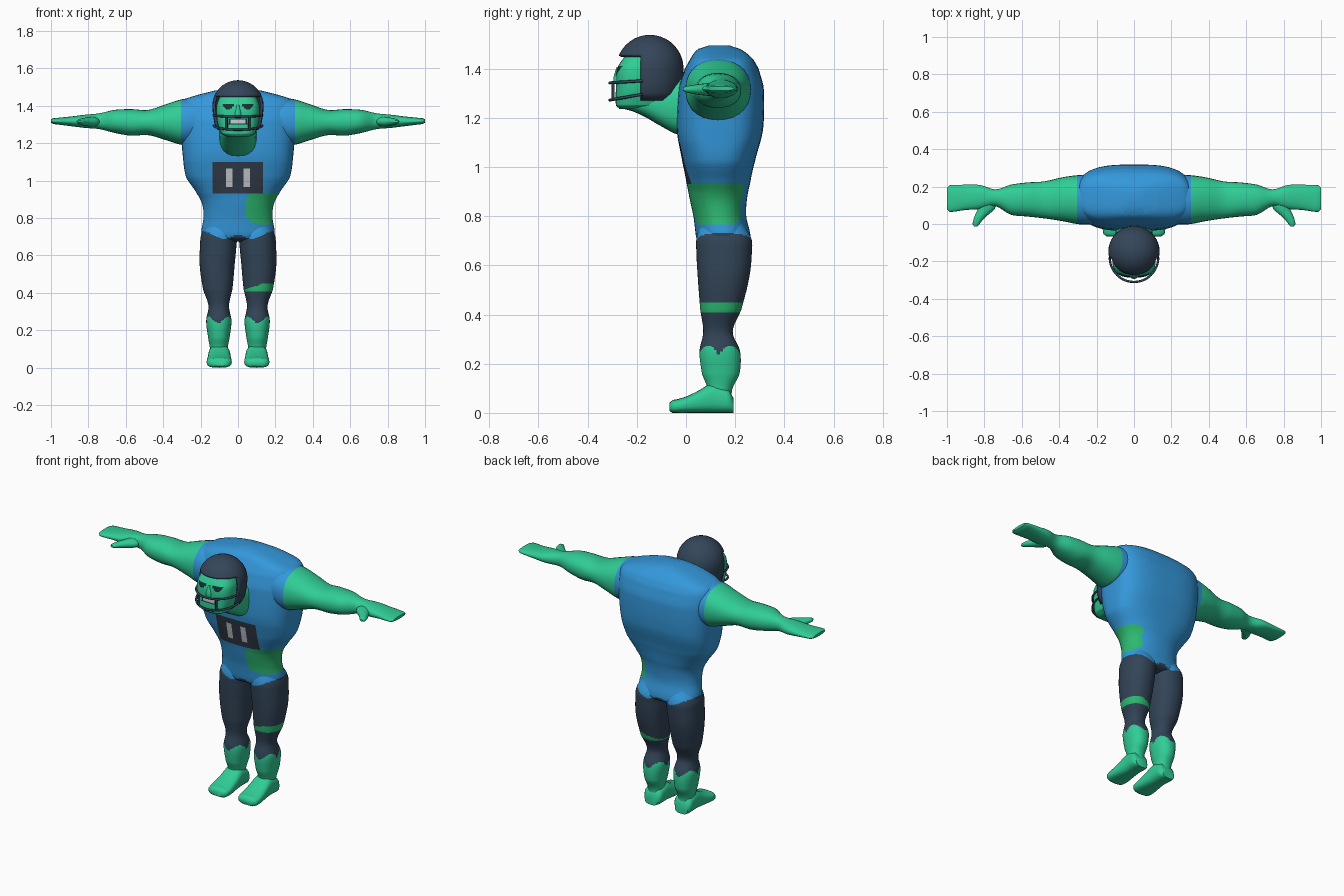
import bpy, bmesh, math
from mathutils import Vector

if "Cube" in bpy.data.objects:
    bpy.data.objects.remove(bpy.data.objects["Cube"])


def lin(c):
    c /= 255
    return c / 12.92 if c <= 0.04045 else ((c + 0.055) / 1.055) ** 2.4


COLOURS = [("skin_green", 48, 205, 150), ("patch_green", 44, 185, 113),
           ("jersey_blue", 52, 152, 219), ("pants_slate", 50, 68, 87),
           ("helmet_slate", 52, 70, 90), ("plate_grey", 50, 60, 74),
           ("light_grey", 200, 203, 206), ("eye_dark", 24, 50, 48)]
MATS = []
for label, *rgb in COLOURS:
    m = bpy.data.materials.new(label)
    m.diffuse_color = (*[lin(c) for c in rgb], 1)
    m.use_nodes = True
    m.node_tree.nodes["Principled BSDF"].inputs["Base Color"].default_value = m.diffuse_color
    MATS.append(m)
SKIN, PATCH, JERSEY, PANTS, HELMET, PLATE, LIGHT, EYE = range(8)


def finish(name, bm, rule, cuts=()):
    """Cut clean colour borders, colour faces by rule, and make the object."""
    for axis, at in cuts:
        no = Vector([float(i == axis) for i in range(3)])
        bmesh.ops.bisect_plane(bm, geom=bm.verts[:] + bm.edges[:] + bm.faces[:],
                               plane_co=no * at, plane_no=no, dist=1e-5)
    bmesh.ops.recalc_face_normals(bm, faces=bm.faces[:])
    for f in bm.faces:
        f.material_index = rule(f.calc_center_median())
    me = bpy.data.meshes.new(name)
    bm.to_mesh(me)
    bm.free()
    for m in MATS:
        me.materials.append(m)
    ob = bpy.data.objects.new(name, me)
    bpy.context.collection.objects.link(ob)
    bpy.ops.object.select_all(action='DESELECT')
    ob.select_set(True)
    bpy.context.view_layer.objects.active = ob
    bpy.ops.object.shade_smooth_by_angle(angle=math.radians(50))
    return ob


def spline(rows, step):
    """Resample the stations smoothly."""
    out = []
    for i in range(len(rows) - 1):
        a, b, c, d = (rows[max(0, min(len(rows) - 1, i + k))] for k in (-1, 0, 1, 2))
        n = max(1, math.ceil(abs(c[0] - b[0]) / step))
        for j in range(n):
            t = j / n
            row = [0.5 * (2 * q + (r - p) * t + (2 * p - 5 * q + 4 * r - s) * t * t
                          + (3 * q - p - 3 * r + s) * t ** 3)
                   for p, q, r, s in zip(a, b, c, d)]
            row[0] = b[0] + (c[0] - b[0]) * t
            out.append(row)
    return out + [list(rows[-1])]


def loft(name, axis, rows, rule, step=0.02, seg=32, power=2.0, side=1, cuts=()):
    """Rows: position on axis, then min and max on each of the other two axes."""
    bm = bmesh.new()
    others = [i for i in range(3) if i != axis]
    rings = []
    for r in spline(rows, step):
        p = power(r[0]) if callable(power) else power
        ring = []
        for k in range(seg):
            a = 2 * math.pi * k / seg
            co = [0, 0, 0]
            co[axis] = r[0]
            for o, lo, hi, v in ((others[0], r[1], r[2], math.cos(a)),
                                 (others[1], r[3], r[4], math.sin(a))):
                co[o] = (lo + hi) / 2 + (hi - lo) / 2 * math.copysign(abs(v) ** (2 / p), v)
            co[0] *= side
            ring.append(bm.verts.new(co))
        rings.append(ring)
    for r0, r1 in zip(rings, rings[1:]):
        for k in range(seg):
            n = (k + 1) % seg
            bm.faces.new((r0[k], r0[n], r1[n], r1[k]))
    bm.faces.new(rings[0])
    bm.faces.new(rings[-1])
    return finish(name, bm, rule, cuts)


# Clothing borders
def waist(c):
    return 0.685 + 0.4 * abs(abs(c.x) - 0.07)


def torso_rule(c):
    if c.z < waist(c):
        return PANTS
    if c.y < 0.1 and abs(c.x) < 0.135 and 0.93 < c.z < 1.1:
        return LIGHT if 0.03 < abs(c.x) < 0.065 and 0.965 < c.z < 1.065 else PLATE
    edge = 0.045 if c.y < 0.13 else 0.12
    if c.x > edge + 1.5 * max(0, abs(c.z - 0.855) - 0.055) and 0.77 < c.z < 0.935:
        return PATCH
    return JERSEY


def leg_rule(c):
    if c.z > waist(c):
        return JERSEY
    a = math.atan2(c.y - 0.135, abs(c.x) - 0.105)
    tri = abs((a / (math.pi / 2)) % 2 - 1)
    if c.x > 0 and 0.41 < c.z < 0.415 + 0.035 * min(1, max(0, (c.x - 0.03) / 0.1)):
        return PATCH
    front = abs(math.cos(a - math.pi / 4)) ** 2
    return SKIN if c.z < 0.235 + 0.045 * abs(2 * front - 1) * (0.6 + 0.4 * tri) else PANTS


# Torso
torso = [(0.675, -0.08, 0.08, 0.09, 0.2), (0.69, -0.17, 0.17, 0.05, 0.255),
         (0.72, -0.195, 0.195, 0.04, 0.262), (0.80, -0.185, 0.185, 0.03, 0.245),
         (0.87, -0.19, 0.19, 0.015, 0.248), (0.93, -0.22, 0.22, 0.003, 0.26),
         (1.02, -0.278, 0.278, -0.015, 0.28), (1.15, -0.297, 0.297, -0.037, 0.313),
         (1.32, -0.308, 0.308, -0.03, 0.316), (1.40, -0.306, 0.306, -0.005, 0.295),
         (1.435, -0.285, 0.285, 0.015, 0.275), (1.46, -0.21, 0.21, 0.03, 0.25),
         (1.48, -0.13, 0.13, 0.05, 0.22), (1.493, -0.05, 0.05, 0.09, 0.18)]
loft("torso", 2, torso, torso_rule, 0.012, 64,
     lambda z: 2.2 + min(1, max(0, (z - 0.9) / 0.2)) * 0.8,
     cuts=[(0, s * x) for s in (-1, 1) for x in (0.03, 0.065, 0.135)]
     + [(2, z) for z in (0.93, 0.965, 1.065, 1.1)])

# Stations for the limbs
arm = [(0.20, 0.0, 0.265, 1.2, 1.44), (0.29, -0.002, 0.262, 1.19, 1.437),
       (0.38, 0.015, 0.25, 1.215, 1.41), (0.48, 0.03, 0.228, 1.243, 1.378),
       (0.57, 0.04, 0.222, 1.24, 1.382), (0.66, 0.05, 0.21, 1.255, 1.378),
       (0.74, 0.095, 0.185, 1.275, 1.36), (0.82, 0.08, 0.208, 1.282, 1.352),
       (0.90, 0.075, 0.21, 1.292, 1.342), (0.985, 0.065, 0.207, 1.302, 1.334),
       (1.0, 0.08, 0.195, 1.31, 1.328)]
thumb = [(0.14, 0.735, 0.83, 1.285, 1.345), (0.08, 0.745, 0.835, 1.29, 1.34),
         (0.04, 0.79, 0.853, 1.295, 1.335), (0.0, 0.825, 0.863, 1.303, 1.328),
         (-0.013, 0.837, 0.855, 1.31, 1.322)]
leg = [(0.06, 0.05, 0.15, 0.07, 0.185), (0.10, 0.055, 0.15, 0.085, 0.19),
       (0.16, 0.045, 0.16, 0.065, 0.218), (0.25, 0.035, 0.17, 0.055, 0.22),
       (0.33, 0.048, 0.158, 0.07, 0.19), (0.42, 0.03, 0.187, 0.058, 0.225),
       (0.55, 0.018, 0.205, 0.048, 0.257), (0.66, 0.008, 0.203, 0.042, 0.268),
       (0.71, 0.004, 0.197, 0.043, 0.265), (0.78, 0.015, 0.17, 0.06, 0.23)]
foot = [(0.193, 0.06, 0.145, 0.0, 0.06), (0.175, 0.045, 0.158, 0.0, 0.095),
        (0.11, 0.042, 0.158, 0.0, 0.12), (0.04, 0.037, 0.163, 0.0, 0.085),
        (-0.02, 0.033, 0.168, 0.0, 0.06), (-0.055, 0.04, 0.162, 0.0, 0.052),
        (-0.068, 0.06, 0.142, 0.008, 0.04)]
for side, tag in ((1, "left"), (-1, "right")):
    loft(tag + "_arm", 0, arm, lambda c: JERSEY if abs(c.x) < 0.305 else SKIN,
         0.02, 28, 2.2, side, [(0, side * 0.305)])
    loft(tag + "_thumb", 1, thumb, lambda c: SKIN, 0.015, 16, 2, side)
    loft(tag + "_leg", 2, leg, leg_rule, 0.006, 48, 2.2, side)
    loft(tag + "_foot", 1, foot, lambda c: SKIN, 0.015, 24, 2.8, side)


# Head with eyes, mouth and teeth
def face_rule(c):
    x = abs(c.x)
    if c.y < -0.2:
        if 0.02 < x < 0.085 and 1.41 - 0.03 * (1 - ((x - 0.052) / 0.034) ** 2) < c.z < 1.41:
            return EYE
        if x < 0.05 and 1.3 < c.z < 1.333:
            return LIGHT if x < 0.042 and 1.306 < c.z < 1.327 and (x * 1000) % 16 > 3 else EYE
    return SKIN


face = [(1.235, -0.06, 0.06, -0.27, -0.15), (1.25, -0.09, 0.09, -0.285, -0.1),
        (1.32, -0.112, 0.112, -0.285, -0.05), (1.40, -0.115, 0.115, -0.28, -0.04),
        (1.47, -0.09, 0.09, -0.24, -0.05)]
loft("head", 2, face, face_rule, 0.005, 96, 3.2,
     cuts=[(2, z) for z in (1.3, 1.306, 1.327, 1.333, 1.41)])
neck = [(-0.25, -0.06, 0.06, 1.235, 1.3), (-0.18, -0.085, 0.085, 1.21, 1.33),
        (-0.10, -0.095, 0.095, 1.165, 1.34), (-0.03, -0.1, 0.1, 1.13, 1.36),
        (0.04, -0.11, 0.11, 1.12, 1.38)]
loft("neck", 1, neck, lambda c: SKIN, 0.02, 24, 2.6)

# Brow and nose
loft("nose", 2, [(1.34, -0.02, 0.02, -0.292, -0.26), (1.36, -0.018, 0.018, -0.295, -0.26),
                 (1.405, -0.008, 0.008, -0.284, -0.26)], lambda c: SKIN, 0.01, 12)

# Helmet shell, open at the face
bm = bmesh.new()
profile = [(0.108, 1.27), (0.125, 1.3), (0.134, 1.35), (0.137, 1.4)]
profile += [(0.137 * math.cos(a * math.pi / 20), 1.4 + 0.137 * math.sin(a * math.pi / 20))
            for a in range(1, 11)]
vs = [bm.verts.new((r, -0.147, z)) for r, z in profile]
es = [bm.edges.new(p) for p in zip(vs, vs[1:])]
bmesh.ops.spin(bm, geom=vs + es, cent=(0, -0.147, 0), axis=(0, 0, 1),
               angle=2 * math.pi, steps=40)
bmesh.ops.remove_doubles(bm, verts=bm.verts[:], dist=0.0005)
for axis, at in ((1, -0.185), (2, 1.452)):
    no = Vector([float(i == axis) for i in range(3)])
    bmesh.ops.bisect_plane(bm, geom=bm.verts[:] + bm.edges[:] + bm.faces[:],
                           plane_co=no * at, plane_no=no, dist=1e-5)
hole = [f for f in bm.faces if f.calc_center_median().y < -0.185
        and f.calc_center_median().z < 1.452]
bmesh.ops.delete(bm, geom=hole, context='FACES')
helmet = finish("helmet", bm, lambda c: HELMET)
mod = helmet.modifiers.new("shell", 'SOLIDIFY')
mod.thickness = 0.012


# Face guard bars
def bar(name, pts):
    cu = bpy.data.curves.new(name, 'CURVE')
    cu.dimensions = '3D'
    cu.bevel_depth = 0.006
    cu.bevel_resolution = 2
    cu.use_fill_caps = True
    sp = cu.splines.new('POLY')
    sp.points.add(len(pts) - 1)
    for p, co in zip(sp.points, pts):
        p.co = (*co, 1)
    cu.materials.append(MATS[HELMET])
    bpy.context.collection.objects.link(bpy.data.objects.new(name, cu))


for name, z0, z1 in (("upper_guard", 1.35, 1.342), ("lower_guard", 1.295, 1.272)):
    bar(name, [(0.13 * math.cos(a), -0.178 - 0.132 * math.sin(a), z0 + (z1 - z0) * math.sin(a))
               for a in [math.pi * k / 24 for k in range(25)]])
for x in (-0.06, 0.06):
    bar("guard_post", [(x, -0.296, 1.343), (x, -0.296, 1.275)])
